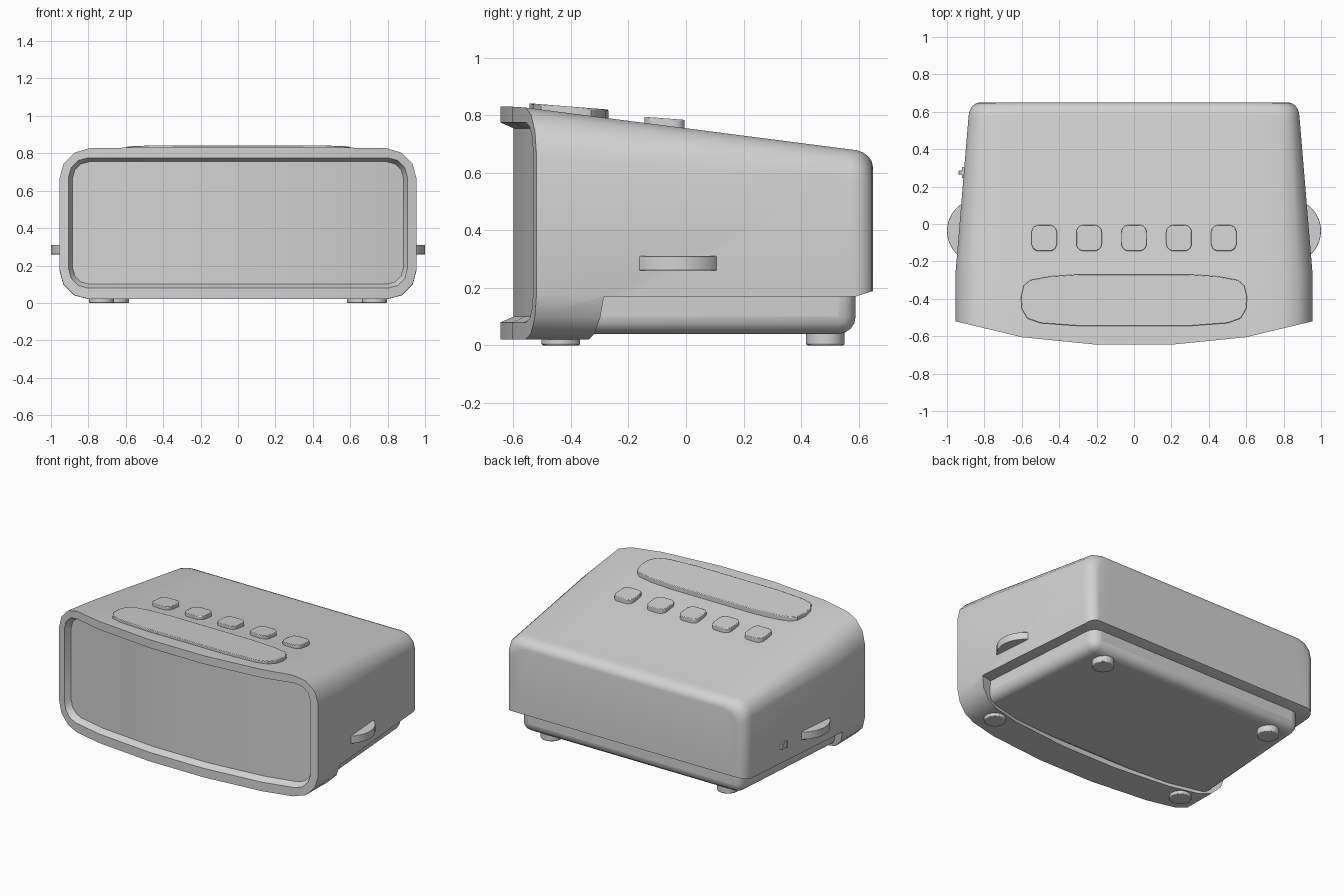
import bpy, bmesh
from math import sin, cos, pi, radians

cube = bpy.data.objects.get("Cube")
if cube:
    bpy.data.objects.remove(cube, do_unlink=True)

grey = bpy.data.materials.new("light_grey_plastic")
grey.use_nodes = True
grey.diffuse_color = (0.65, 0.65, 0.65, 1)
grey.node_tree.nodes["Principled BSDF"].inputs["Base Color"].default_value = grey.diffuse_color


def finish(name, bm, bevel=0, segments=2, smooth=True):
    """Turn a bmesh into a named, shaded object."""
    bmesh.ops.recalc_face_normals(bm, faces=bm.faces)
    mesh = bpy.data.meshes.new(name)
    bm.to_mesh(mesh)
    bm.free()
    mesh.materials.append(grey)
    obj = bpy.data.objects.new(name, mesh)
    bpy.context.collection.objects.link(obj)
    if bevel:
        mod = obj.modifiers.new("rounded_edges", 'BEVEL')
        mod.width, mod.segments = bevel, segments
        mod.limit_method, mod.angle_limit = 'ANGLE', radians(50)
    if smooth:
        shade(obj)
    return obj


def shade(obj):
    bpy.ops.object.select_all(action='DESELECT')
    bpy.context.view_layer.objects.active = obj
    obj.select_set(True)
    bpy.ops.object.shade_smooth_by_angle(angle=radians(35))


def loft(bm, loops):
    """Bridge equal-length closed loops and return their vertices."""
    rings = [[bm.verts.new(p) for p in loop] for loop in loops]
    n = len(rings[0])
    for a, b in zip(rings, rings[1:]):
        for i in range(n):
            j = (i + 1) % n
            bm.faces.new((a[i], a[j], b[j], b[i]))
    return rings


def front(x):
    """Depth of the bowed, faceted front edge."""
    x = min(abs(x), 0.955)
    if x < 0.2:
        return -0.645
    if x < 0.6:
        return -0.645 + 0.04 * (x - 0.2) / 0.4
    return -0.605 + 0.085 * (x - 0.6) / 0.355


def roof(y):
    return min(0.83, 0.755 - 0.129 * y)


def section(w, r, depth, low, high):
    """Rounded rectangle in x and z, left to right on top, then back below."""
    half = [(w - r + r * cos(a), r - r * sin(a)) for a in (0, pi / 6, pi / 3, pi / 2)]
    half += [(0.6, 0), (0.2, 0)]
    cols = [(-x, d) for x, d in half] + half[::-1]
    top = [(x, depth(x), high(depth(x)) - d) for x, d in cols]
    bottom = [(x, depth(x), low + d) for x, d in reversed(cols)]
    return top + bottom


# Housing: recessed screen, rim and tapering shell in one loft
sections = [
    section(0.885, 0.09, lambda x: front(x) + 0.045, 0.10, lambda y: 0.755),
    section(0.905, 0.10, front, 0.08, lambda y: 0.775),
    section(0.955, 0.16, front, 0.02, roof),
    section(0.955, 0.16, lambda x: max(front(x) + 0.005, -0.55), 0.02, roof),
    section(0.955, 0.155, lambda x: -0.27, 0.02, roof),
]
for step in range(6):
    a = step * pi / 10
    inset = 0.06 * (1 - cos(a))
    sections.append(section(0.885 - inset, 0.10, lambda x: 0.57 + 0.08 * sin(a),
                            0.02, lambda y: roof(0.57) - inset))
bm = bmesh.new()
rings = loft(bm, sections)
for ring in (rings[0], rings[-1]):
    n = len(ring)
    for i in range(n // 2 - 1):
        bm.faces.new((ring[i], ring[i + 1], ring[n - 2 - i], ring[n - 1 - i]))
housing = finish("housing", bm, smooth=False)

# Undercut behind the front frame, following the bowed front
bm = bmesh.new()
rings = loft(bm, [[(x, front(x) + 0.205, -0.1), (x, front(x) + 0.235, 0.17),
                   (x, 0.59, 0.17), (x, 0.75, 0.22), (x, 0.75, -0.1)]
                  for x in (-1.1, -0.955, -0.6, -0.2, 0.2, 0.6, 0.955, 1.1)])
bm.faces.new(rings[0])
bm.faces.new(rings[-1])
cutter = finish("undercut_cutter", bm, smooth=False)
cutter.hide_render = True
cut = housing.modifiers.new("undercut", 'BOOLEAN')
cut.operation, cut.solver, cut.object = 'DIFFERENCE', 'EXACT', cutter
bpy.context.view_layer.objects.active = housing
bpy.ops.object.modifier_apply(modifier=cut.name)
bpy.data.objects.remove(cutter, do_unlink=True)
shade(housing)


def slab(name, plan, low, high, bevel=0, segments=2):
    """Prism over a plan outline whose top height depends on y."""
    bm = bmesh.new()
    rings = loft(bm, [[(x, y, low) for x, y in plan], [(x, y, high(y)) for x, y in plan]])
    for ring in rings:
        bm.faces.new(ring)
    return finish(name, bm, bevel, segments)


# Inset base
slab("base", [(-0.885, -0.45), (0.885, -0.45), (0.81, 0.59), (-0.81, 0.59)],
     0.04, lambda y: 0.26, 0.06, 4)

# Long top bar
edge = [(0.3, -0.545), (0.5, -0.53), (0.57, -0.505), (0.6, -0.455), (0.605, -0.39),
        (0.59, -0.33), (0.555, -0.3), (0.45, -0.28), (0.3, -0.27)]
slab("top_bar", edge + [(-x, y) for x, y in reversed(edge)],
     0.74, lambda y: 0.842 - 0.08 * (y + 0.545), 0.004)

# Row of top buttons
corners = [(sx, sy, q) for sx, sy, q in ((1, 1, 0), (-1, 1, 1), (-1, -1, 2), (1, -1, 3))]
for k in range(5):
    cx = 0.24 * (k - 2)
    plan = [(cx + 0.028 * sx + 0.04 * cos(t), -0.075 + 0.03 * sy + 0.04 * sin(t))
            for sx, sy, q in corners
            for t in [(q + s / 5) * pi / 2 for s in range(6)]]
    slab(f"top_button_{k + 1}", plan, 0.72, lambda y: 0.795 - 0.077 * (y + 0.145), 0.004)


def disc(name, x, y, low, high, radius, bevel):
    plan = [(x + radius * cos(t * pi / 20), y + radius * sin(t * pi / 20)) for t in range(40)]
    slab(name, plan, low, lambda _: high, bevel)


# Side dials and feet
for side, s in (("left", 1), ("right", -1)):
    disc(side + "_dial", s * 0.827, -0.037, 0.26, 0.31, 0.173, 0.002)
    disc(side + "_front_foot", s * 0.73, -0.435, 0, 0.04, 0.067, 0.006)
    disc(side + "_rear_foot", s * 0.65, 0.485, 0, 0.06, 0.067, 0.006)


# Small slide switch on the right side
def block(name, x, y, z, hx, hy, hz):
    plan = [(x - hx, y - hy), (x + hx, y - hy), (x + hx, y + hy), (x - hx, y + hy)]
    slab(name, plan, z - hz, lambda _: z + hz, 0.002)


block("switch_plate", -0.9, 0.275, 0.285, 0.02, 0.03, 0.02)
block("switch_nub", -0.91, 0.275, 0.285, 0.028, 0.01, 0.012)
